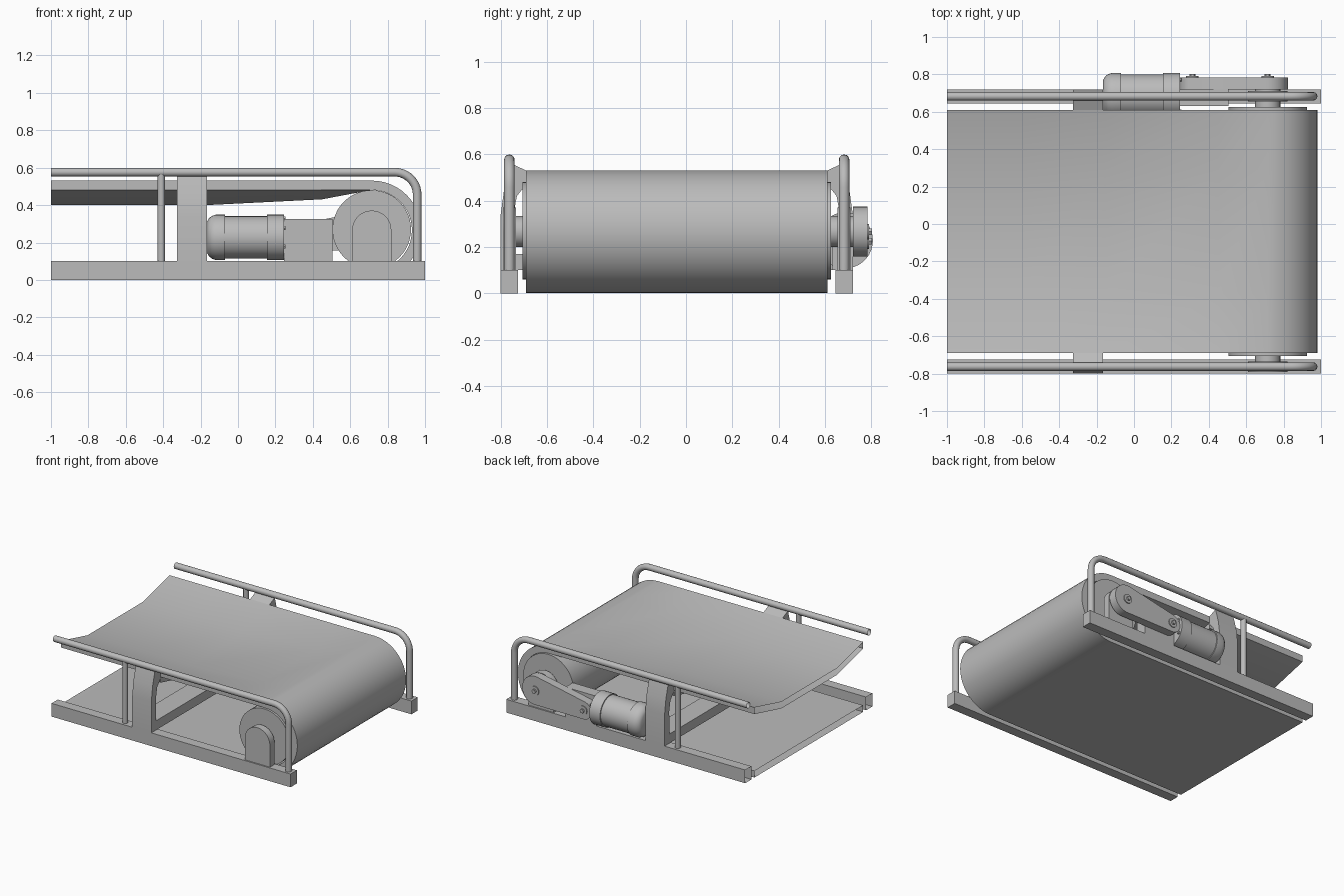
import bpy, bmesh
from math import pi, sin, cos, radians
from mathutils import Vector

if "Cube" in bpy.data.objects:
    bpy.data.objects.remove(bpy.data.objects["Cube"], do_unlink=True)

steel = bpy.data.materials.new("plain_grey")
steel.use_nodes = True
grey = (0.5, 0.5, 0.5, 1)
steel.diffuse_color = grey
steel.node_tree.nodes["Principled BSDF"].inputs["Base Color"].default_value = grey

MID = -0.04            # centre line of the belt and frame
DRUM_X, DRUM_Z = 0.715, 0.266


def finish(name, bm, smooth=True):
    bmesh.ops.recalc_face_normals(bm, faces=bm.faces)
    me = bpy.data.meshes.new(name)
    bm.to_mesh(me)
    bm.free()
    ob = bpy.data.objects.new(name, me)
    bpy.context.collection.objects.link(ob)
    me.materials.append(steel)
    if smooth:
        bpy.ops.object.select_all(action='DESELECT')
        ob.select_set(True)
        bpy.context.view_layer.objects.active = ob
        bpy.ops.object.shade_smooth_by_angle(angle=radians(32))
    return ob


def loft(name, rings, caps=True):
    """Skin a list of closed rings of points."""
    bm = bmesh.new()
    rows = [[bm.verts.new(p) for p in ring] for ring in rings]
    n = len(rows[0])
    for a, b in zip(rows, rows[1:]):
        for i in range(n):
            j = (i + 1) % n
            bm.faces.new((a[i], a[j], b[j], b[i]))
    if caps:
        bm.faces.new(rows[0])
        bm.faces.new(rows[-1])
    return finish(name, bm)


def slab_y(name, outline, y0, y1):
    """Extrude an x-z outline along y."""
    return loft(name, [[(x, y, z) for x, z in outline] for y in (y0, y1)])


def slab_x(name, outline, x0, x1, caps=True):
    """Extrude a y-z outline along x."""
    return loft(name, [[(x, y, z) for y, z in outline] for x in (x0, x1)], caps)


def arc(cx, cz, r, a0, a1, n):
    return [(cx + r * cos(radians(a0 + (a1 - a0) * i / n)),
             cz + r * sin(radians(a0 + (a1 - a0) * i / n))) for i in range(n + 1)]


def disc_y(name, cx, cz, r, y0, y1, n=40):
    return slab_y(name, arc(cx, cz, r, 0, 360, n)[:-1], y0, y1)


def box(lo, hi, a, b):
    return [(lo, a), (hi, a), (hi, b), (lo, b)]


# Belt: troughed top run, wrap round the drum, flat return run
THICK = 0.05
stations = [(x, 0.531, 0, 1, d) for x, d in
            ((-1, 0.08), (-0.6, 0.08), (-0.15, 0.08), (0.45, 0.05), (DRUM_X, 0))]
for i in range(1, 25):
    a = pi / 2 - pi * i / 24
    stations.append((DRUM_X + 0.265 * cos(a), DRUM_Z + 0.265 * sin(a), cos(a), sin(a), 0))
stations.append((-1, 0.001, 0, -1, 0))
widths = [(-0.65, 0), (-0.33, 1), (0.33, 1), (0.65, 0)]
rings = []
for x, z, nx, nz, d in stations:
    outer = [(x, MID + w, z - d * k) for w, k in widths]
    inner = [(p[0] - nx * THICK, p[1], p[2] - nz * THICK) for p in reversed(outer)]
    rings.append(outer + inner)
loft("belt", rings, caps=False)

# Drum and its shaft
disc_y("drum", DRUM_X, 0.27, 0.21, MID - 0.665, MID + 0.665, 48)
disc_y("drum_shaft", DRUM_X, DRUM_Z, 0.067, -0.74, 0.73, 32)


def tube(name, points, r):
    cu = bpy.data.curves.new(name, 'CURVE')
    cu.dimensions = '3D'
    cu.bevel_depth = r
    cu.bevel_resolution = 4
    sp = cu.splines.new('POLY')
    sp.points.add(len(points) - 1)
    for q, p in zip(sp.points, points):
        q.co = (*p, 1)
    ob = bpy.data.objects.new(name, cu)
    bpy.context.collection.objects.link(ob)
    bpy.ops.object.select_all(action='DESELECT')
    ob.select_set(True)
    bpy.context.view_layer.objects.active = ob
    bpy.ops.object.convert(target='MESH')
    ob = bpy.context.object
    ob.data.materials.clear()
    ob.data.materials.append(steel)
    bpy.ops.object.shade_smooth_by_angle(angle=radians(40))


# Parts found on both sides of the frame
for side, s in (("right", -1), ("left", 1)):
    def Y(v):
        return MID + s * v

    slab_x(side + "_base_rail", box(Y(0.685), Y(0.76), 0, 0.1), -1, 1, caps=False)
    slab_x(side + "_rail_end", box(Y(0.685), Y(0.76), 0, 0.1), 0.995, 1)

    # Handrail with a bent front leg, and its rear post
    yc = Y(0.7225)
    bend = arc(0.838, 0.456, 0.12, 90, 0, 10)
    tube(side + "_handrail",
         [(-1, yc, 0.576)] + [(x, yc, z) for x, z in bend] + [(0.958, yc, 0.1)], 0.023)
    tube(side + "_handrail_post", [(-0.41, yc, 0.1), (-0.41, yc, 0.576)], 0.02)

    # Leaning upright that carries the belt edge
    upright = [(0.76, 0.1), (0.76, 0.34), (0.745, 0.45), (0.715, 0.56),
               (0.65, 0.53), (0.65, 0.47), (0.69, 0.42), (0.705, 0.34), (0.7, 0.1)]
    slab_x(side + "_upright", [(Y(v), z) for v, z in upright], -0.325, -0.165)

    # Arched bearing block
    arch = [(DRUM_X + 0.105, 0.1)] + arc(DRUM_X, DRUM_Z, 0.105, 0, 180, 18) \
        + [(DRUM_X - 0.105, 0.1)]
    slab_y(side + "_bearing_block", arch, Y(0.695), Y(0.75))

# Cross members joining the uprights: low beam and troughed cradle
slab_x("cross_beam", box(MID - 0.7, MID + 0.7, 0.1, 0.17), -0.325, -0.165)
cradle = [(MID + w, 0.478 - 0.08 * k) for w, k in widths]
cradle += [(y, z - 0.04) for y, z in reversed(cradle)]
slab_x("belt_cradle", cradle, -0.325, -0.165)

# Motor: turned body with collars and a rounded rear cap
MY, MZ = 0.686, 0.228
profile = [(-0.165, 0.085), (-0.155, 0.102), (-0.14, 0.114), (-0.12, 0.121),
           (-0.07, 0.121), (-0.07, 0.113), (0.155, 0.113), (0.155, 0.121), (0.245, 0.121)]
loft("motor", [[(x, y, z) for y, z in arc(MY, MZ, r, 0, 360, 36)[:-1]] for x, r in profile])
for i in range(6):
    a = 60 * i + 30
    y, z = MY + 0.1 * cos(radians(a)), MZ + 0.1 * sin(radians(a))
    slab_x("motor_bolt_%d" % (i + 1), arc(y, z, 0.012, 0, 360, 6)[:-1], 0.245, 0.255)

# Gearbox and the tapered drive arm
slab_y("gearbox", box(0.245, 0.505, 0.1, 0.325), 0.632, 0.72)
arm = arc(DRUM_X, DRUM_Z, 0.108, -98, 98, 20) + arc(0.312, 0.225, 0.068, 98, 262, 14)
slab_y("drive_arm", arm, 0.72, 0.783)
for name, x, z in (("drum", DRUM_X, DRUM_Z), ("motor", 0.312, 0.225)):
    disc_y(name + "_arm_washer", x, z, 0.034, 0.783, 0.79, 24)
    disc_y(name + "_arm_bolt", x, z, 0.016, 0.79, 0.803, 6)
